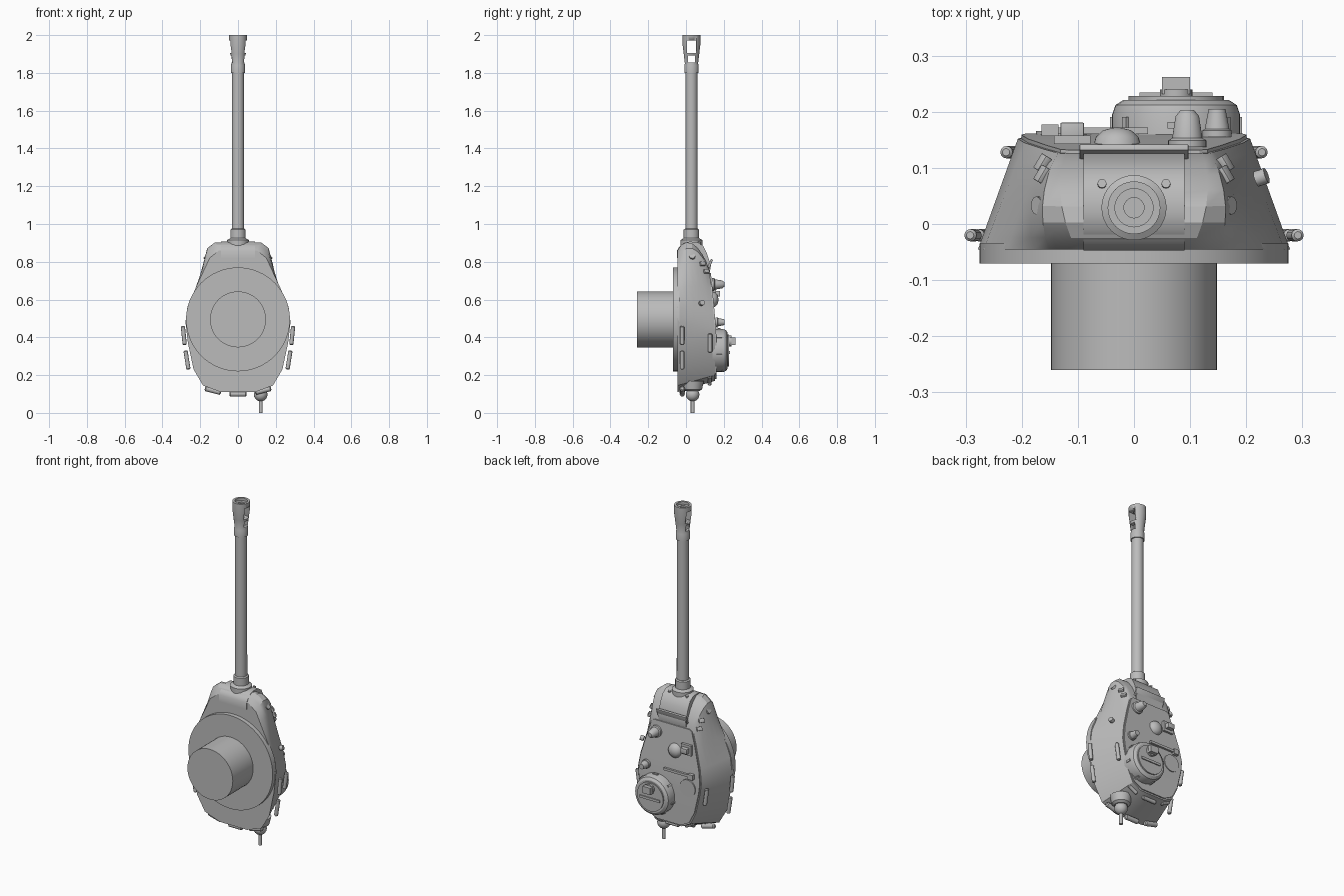
import bpy, bmesh, math
from mathutils import Vector, Matrix

cube = bpy.data.objects.get("Cube")
if cube:
    bpy.data.objects.remove(cube, do_unlink=True)

grey = bpy.data.materials.new("plain_grey")
grey.use_nodes = True
grey.diffuse_color = (0.5, 0.5, 0.5, 1)
grey.node_tree.nodes["Principled BSDF"].inputs["Base Color"].default_value = (0.5, 0.5, 0.5, 1)


def finish(name, bm, matrix=None, angle=32):
    bmesh.ops.remove_doubles(bm, verts=bm.verts, dist=1e-5)
    bmesh.ops.recalc_face_normals(bm, faces=bm.faces)
    if matrix:
        bm.transform(matrix)
    mesh = bpy.data.meshes.new(name)
    bm.to_mesh(mesh)
    bm.free()
    mesh.materials.append(grey)
    ob = bpy.data.objects.new(name, mesh)
    bpy.context.collection.objects.link(ob)
    bpy.ops.object.select_all(action='DESELECT')
    ob.select_set(True)
    bpy.context.view_layer.objects.active = ob
    bpy.ops.object.shade_smooth_by_angle(angle=math.radians(angle))
    return ob


def place(loc, axis):
    return Matrix.Translation(loc) @ Vector(axis).to_track_quat('Z', 'Y').to_matrix().to_4x4()


def lathe(name, profile, loc, axis=(0, 0, 1), seg=32):
    """Revolve (radius, height) points around an axis."""
    bm = bmesh.new()
    vs = [bm.verts.new((r, 0, h)) for r, h in profile]
    es = [bm.edges.new(p) for p in zip(vs, vs[1:])]
    bmesh.ops.spin(bm, geom=vs + es, cent=(0, 0, 0), axis=(0, 0, 1),
                   angle=math.tau, steps=seg)
    return finish(name, bm, place(loc, axis))


def disc(name, r, h, loc, axis, seg=32):
    return lathe(name, [(0, 0), (r, 0), (r, h), (0, h)], loc, axis, seg)


def box(name, size, loc, axis=(0, 0, 1), bevel=0.0):
    bm = bmesh.new()
    bmesh.ops.create_cube(bm, size=1)
    bm.transform(Matrix.Diagonal((*size, 1)))
    if bevel:
        bmesh.ops.bevel(bm, geom=bm.edges[:], offset=bevel, segments=2, affect='EDGES', profile=0.5)
    return finish(name, bm, place(loc, axis))


def loft(name, levels, angle=32):
    """Skin mirrored half outlines and close both ends with cross strips."""
    bm = bmesh.new()
    rings = []
    for half in levels:
        right = [bm.verts.new(p) for p in half]
        left = [bm.verts.new((-p[0], p[1], p[2])) for p in half]
        rings.append(right + left[::-1])
    n = len(rings[0])
    for a, b in zip(rings, rings[1:]):
        for i in range(n):
            j = (i + 1) % n
            bm.faces.new((a[i], a[j], b[j], b[i]))
    for ring in (rings[0], rings[-1]):
        for i in range(n // 2 - 1):
            bm.faces.new((ring[i], ring[i + 1], ring[n - 2 - i], ring[n - 1 - i]))
    return finish(name, bm, angle=angle)


def rod(name, start, end, r):
    """Round-ended bar."""
    a, b = Vector(start), Vector(end)
    length = (b - a).length
    c = r * 0.4
    return lathe(name, [(0, 0), (r - c, 0), (r, c), (r, length - c), (r - c, length), (0, length)],
                 a, b - a, 12)


# Turret shell: base and roof outlines, with a swollen cast nose between them
base = [(.10, .86), (.15, .82), (.178, .76), (.225, .66), (.268, .56), (.278, .48),
        (.265, .37), (.235, .23), (.185, .145), (.09, .11)]
roof = [(.12, .75), (.135, .74), (.142, .715), (.16, .66), (.195, .53), (.207, .45),
        (.2, .39), (.172, .27), (.137, .2), (.08, .17)]
nose = [1, 1, .55, .1] + [0] * 6


def roof_y(z):
    return min(.154, .125 + (.75 - z) * .09)


levels = []
for t in (0, .12, .28, .45, .62, .78, .9, 1):
    swell = max(0, math.sin(math.pi * t)) ** .7
    half = []
    for (bx, bz), (rx, rz), w in zip(base, roof, nose):
        x = bx + (rx - bx) * t + .02 * swell * min(1, w * 2)
        z = bz + (rz - bz) * t + .088 * swell * w
        half.append((x, -.045 + (roof_y(rz) + .045) * t, z))
    levels.append(half)
loft("turret_shell", levels, 28)
loft("roof_plate", [[(x * .97, roof_y(z) + h, .45 + (z - .45) * .97) for x, z in roof]
                    for h in (-.004, .007)], 20)

# Turret ring and basket
disc("turret_ring", .275, .035, (0, -.07, .495), (0, 1, 0), 64)
disc("basket", .148, .2, (0, -.26, .495), (0, 1, 0), 48)

# Mantlet, curved over the nose
arc = [(-.047, .82), (-.047, .86), (-.035, .88), (-.01, .9), (.02, .907), (.06, .904),
       (.09, .885), (.11, .845), (.132, .78), (.125, .74)]
bm = bmesh.new()
ends = [[bm.verts.new((x, y, z)) for y, z in arc] for x in (-.09, .09)]
for i in range(len(arc)):
    j = (i + 1) % len(arc)
    bm.faces.new((ends[0][i], ends[0][j], ends[1][j], ends[1][i]))
for e in ends:
    bm.faces.new(e)
finish("mantlet", bm)
box("mantlet_cover", (.195, .012, .05), (0, .128, .79), (0, .4, 1), .003)

# Gun barrel with collars
GUN_Y = .029
lathe("gun_collar", [(0, .88), (.058, .88), (.058, .915), (.041, .925), (.041, .97),
                     (.034, .975), (0, .975)], (0, GUN_Y, 0))
lathe("gun_barrel", [(0, .95), (.033, .95), (.032, 1.81), (0, 1.81)], (0, GUN_Y, 0))

# Muzzle brake with bore and side windows
brake = lathe("muzzle_brake", [(0, 1.8), (.038, 1.8), (.038, 1.84), (.035, 1.85), (.041, 1.9),
                               (.047, 1.95), (.047, 2), (.034, 2), (.034, 1.985), (.018, 1.985),
                               (.018, 1.83), (0, 1.83)], (0, GUN_Y, 0))
for depth, low, high in ((.05, 1.905, 1.972), (.036, 1.855, 1.892)):
    cutter = box("window_cutter", (.2, depth, high - low), (0, GUN_Y, (low + high) / 2))
    cutter.hide_render = True
    mod = brake.modifiers.new("window", 'BOOLEAN')
    mod.object, mod.operation, mod.solver = cutter, 'DIFFERENCE', 'EXACT'
    bpy.context.view_layer.objects.active = brake
    bpy.ops.object.modifier_apply(modifier=mod.name)
    bpy.data.objects.remove(cutter, do_unlink=True)

# Commander's cupola
UP = (0, 1, 0)
CX, CZ = .075, .33
lathe("cupola", [(0, .14), (.114, .14), (.114, .195), (.108, .212), (.094, .221), (0, .221)],
      (CX, 0, CZ), UP, 48)
disc("cupola_hatch", .085, .012, (CX, .216, CZ), UP)
disc("periscope_base", .029, .012, (CX, .228, CZ + .05), UP, 24)
box("cupola_periscope", (.05, .03, .04), (CX, .247, CZ + .05))
box("hatch_hinge", (.13, .008, .014), (CX, .23, CZ - .01))
for k in range(7):
    a = math.tau * k / 7
    d = Vector((math.sin(a), 0, math.cos(a)))
    box("vision_block", (.03, .012, .012), Vector((CX, .176, CZ)) + d * .113, d)

# Roof fittings
lathe("front_cone", [(0, 0), (.034, 0), (.034, .012), (.027, .016), (.021, .055), (.012, .066),
                     (0, .066)], (.095, .137, .68), UP)
lathe("rear_cone", [(0, 0), (.026, 0), (.026, .012), (.022, .014), (.015, .05), (0, .05)],
      (.148, .155, .48), UP)
lathe("roof_dome", [(0, 0), (.042, 0), (.038, .014), (.025, .026), (0, .032)],
      (-.03, .141, .6), UP)
box("periscope_foot", (.065, .015, .06), (-.11, .15, .63))
box("roof_periscope", (.042, .035, .03), (-.11, .163, .63), bevel=.002)
disc("loader_hatch", .05, .009, (-.125, .157, .41), UP)
box("hatch_arm", (.19, .012, .014), (-.07, .166, .487))
box("arm_block", (.03, .02, .03), (-.15, .167, .485))

# Rear machine gun in a ball mount
DOWN = (0, 0, -1)
lathe("ball_mount", [(0, 0), (.06, 0), (.05, .045), (.036, .055), (0, .055)],
      (.12, .035, .17), DOWN, 24)
lathe("mount_ball", [(.036 * math.sin(math.pi * k / 10), .036 * math.cos(math.pi * k / 10))
                     for k in range(11)], (.12, .035, .097), DOWN, 24)
disc("machine_gun", .01, .08, (.12, .035, .08), DOWN, 12)

# Fittings on both sides: grab rails, lifting hooks, plugs, bolts
for s in (-1, 1):
    for x0, z0, x1, z1, y in ((.262, .23, .278, .33, -.02), (.282, .36, .292, .46, -.02),
                              (.213, .32, .228, .42, .128)):
        rod("side_rail", (s * x0, y, z0), (s * x1, y, z1), .011)
    for y, z in ((.108, .75), (.088, .79)):
        box("lifting_hook", (.03, .022, .014), (s * .163, y, z), (s, .6, .6), .002)
    disc("cheek_plug", .016, .02, (s * .158, .033, .82), (s, 0, .7), 16)
    disc("mantlet_bolt", .008, .012, (s * .057, .07, .893), (0, .2, 1), 12)
    rod("rear_rail", (s * .09, -.02, .108), (s * .175, -.02, .13), .014)
    rod("roof_rear_rail", (s * .085, .125, .163), (s * .14, .125, .193), .011)
rod("rear_middle_rail", (-.045, -.02, .1), (.045, -.02, .1), .014)
rod("roof_middle_rail", (-.045, .125, .155), (.045, .125, .155), .011)
disc("pistol_plug", .014, .02, (.218, .08, .58), (1, .35, .25), 16)
